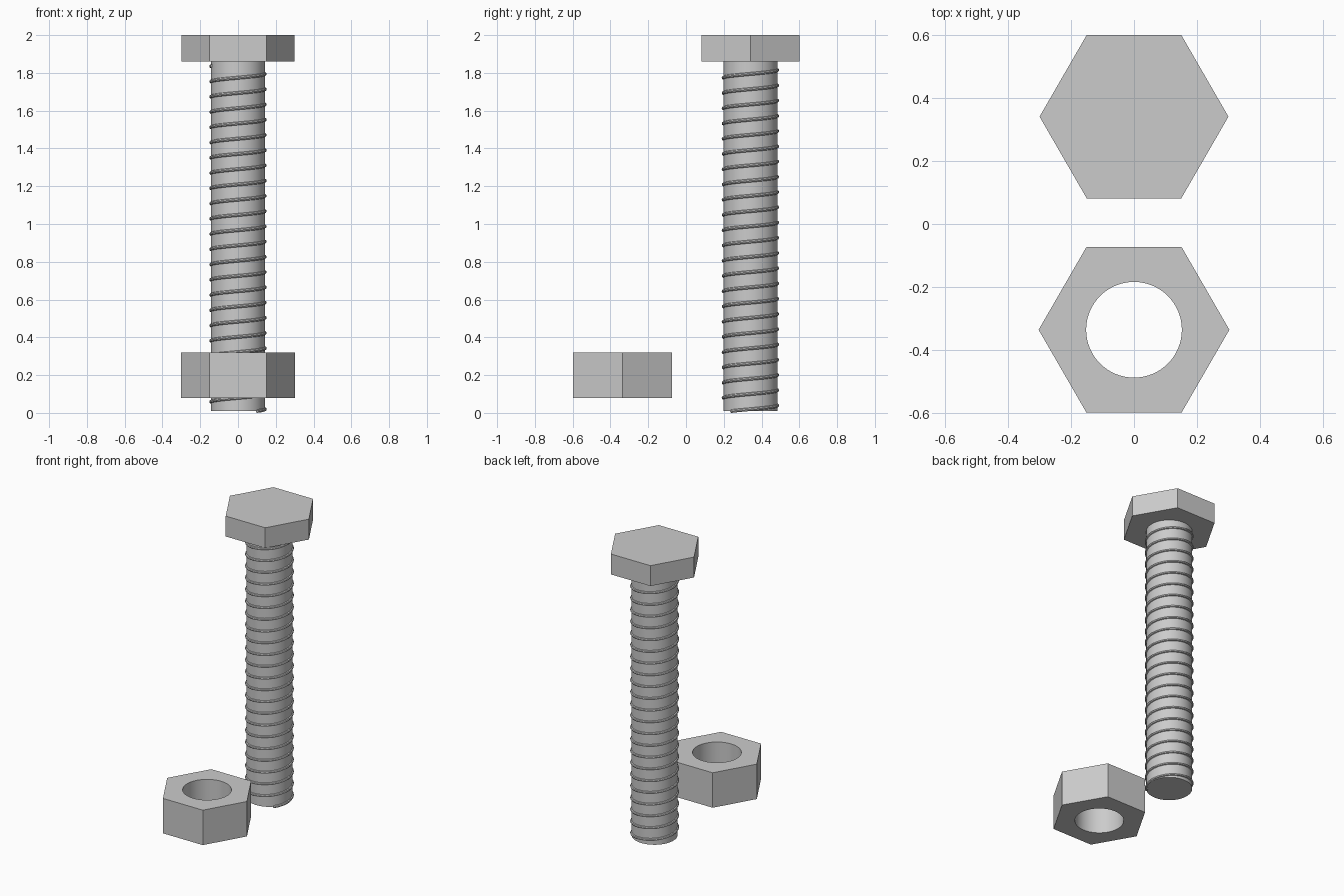
import bpy, math
from math import cos, sin, pi, radians

if "Cube" in bpy.data.objects:
    bpy.data.objects.remove(bpy.data.objects["Cube"])

BOLT_Y, NUT_Y = 0.341, -0.336


def make_object(name, verts, faces):
    mesh = bpy.data.meshes.new(name)
    mesh.from_pydata(verts, [], faces)
    mesh.update()
    obj = bpy.data.objects.new(name, mesh)
    bpy.context.collection.objects.link(obj)
    return obj


def prism(name, sides, radius, y, z0, z1):
    bpy.ops.mesh.primitive_cylinder_add(vertices=sides, radius=radius, depth=z1 - z0,
                                        location=(0, y, (z0 + z1) / 2))
    obj = bpy.context.object
    # put a corner on the x axis
    for v in obj.data.vertices:
        v.co.x, v.co.y = v.co.y, -v.co.x
    obj.name = name
    return obj


def smooth(obj):
    bpy.ops.object.select_all(action='DESELECT')
    obj.select_set(True)
    bpy.context.view_layer.objects.active = obj
    bpy.ops.object.shade_smooth_by_angle(angle=radians(35))


# Bolt head and shank
prism("bolt_head", 6, 0.30, BOLT_Y, 1.86, 2.0)
smooth(prism("bolt_shank", 64, 0.143, BOLT_Y, 0.01, 1.86))

# Thread: thin round section swept along a right-handed helix
PITCH, PER_TURN, SECTION = 0.0807, 48, 8
R, r = 0.143, 0.009
a0, a1 = radians(-45), radians(195) + 22 * 2 * pi
n = round((a1 - a0) / (2 * pi) * PER_TURN)
verts, faces = [], []
for i in range(n + 1):
    a = a0 + (a1 - a0) * i / n
    z = 0.019 + PITCH * a / (2 * pi)
    for j in range(SECTION):
        t = 2 * pi * j / SECTION
        rad = R + r * cos(t)
        verts.append((rad * cos(a), BOLT_Y + rad * sin(a), z + r * sin(t)))
for i in range(n):
    for j in range(SECTION):
        k = (j + 1) % SECTION
        p, q = i * SECTION, (i + 1) * SECTION
        faces.append((p + j, q + j, q + k, p + k))
faces.append(tuple(range(SECTION)))
faces.append(tuple(n * SECTION + j for j in reversed(range(SECTION))))
smooth(make_object("bolt_thread", verts, faces))

# Hex nut with a round through-hole
nut = prism("hex_nut", 6, 0.303, NUT_Y, 0.08, 0.32)
cutter = prism("nut_hole_cutter", 64, 0.152, NUT_Y, 0.0, 0.4)
cutter.hide_render = True
mod = nut.modifiers.new("hole", 'BOOLEAN')
mod.operation = 'DIFFERENCE'
mod.solver = 'EXACT'
mod.object = cutter
bpy.context.view_layer.objects.active = nut
bpy.ops.object.modifier_apply(modifier="hole")
bpy.data.objects.remove(cutter)
smooth(nut)
